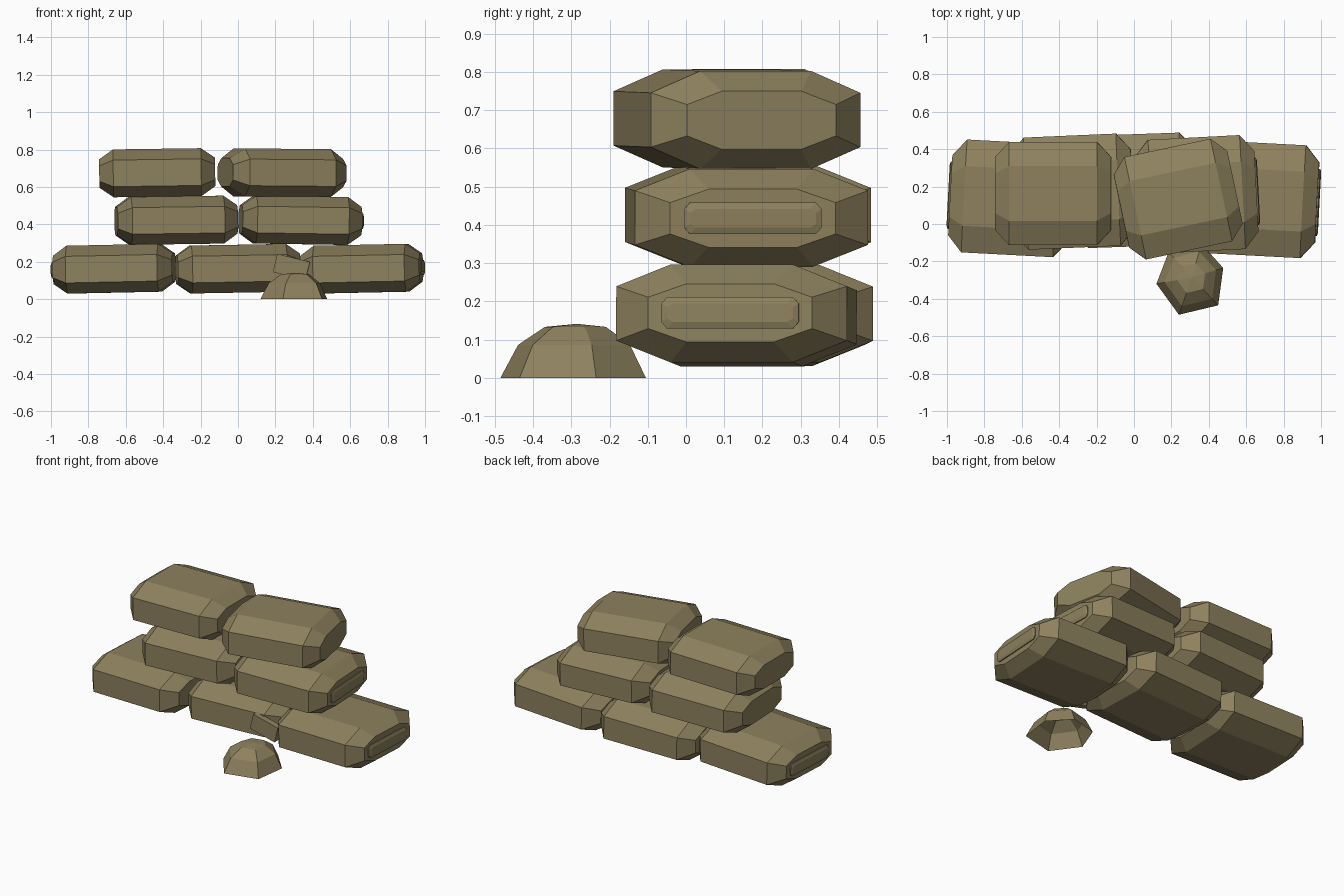
import bpy, bmesh, math
from mathutils import Matrix, Vector

if "Cube" in bpy.data.objects:
    bpy.data.objects.remove(bpy.data.objects["Cube"])

mat = bpy.data.materials.new("khaki_sandbag")
mat.diffuse_color = (0.27, 0.22, 0.112, 1)
mat.use_nodes = True
mat.node_tree.nodes["Principled BSDF"].inputs["Base Color"].default_value = mat.diffuse_color


def finish(name, bm):
    bmesh.ops.recalc_face_normals(bm, faces=bm.faces)
    me = bpy.data.meshes.new(name)
    bm.to_mesh(me)
    bm.free()
    me.materials.append(mat)
    ob = bpy.data.objects.new(name, me)
    bpy.context.collection.objects.link(ob)
    return ob


def loft(bm, rings, cap_start=True, cap_end=True):
    loops = [[bm.verts.new(p) for p in r] for r in rings]
    n = len(loops[0])
    for a, b in zip(loops, loops[1:]):
        for i in range(n):
            j = (i + 1) % n
            bm.faces.new((a[i], a[j], b[j], b[i]))
    if cap_start:
        bm.faces.new(loops[0][::-1])
    if cap_end:
        bm.faces.new(loops[-1])


def octagon(x, w, h, flat, side):
    # cross-section in the yz plane: flat = half top edge, side = half side edge
    return [(x, w, -side), (x, w, side), (x, flat, h), (x, -flat, h),
            (x, -w, side), (x, -w, -side), (x, -flat, -h), (x, flat, -h)]


def bag(name, loc, half_len, half_w, turn, tilt=0.0, seams=()):
    bm = bmesh.new()
    body = half_len - 0.075
    w = half_w
    end = (w * 0.71, 0.076, w * 0.38, 0.041)
    mid = (w, 0.128, w * 0.53, 0.071)
    loft(bm, [octagon(-half_len, *end), octagon(-body, *mid),
              octagon(body, *mid), octagon(half_len, *end)])
    # stitched seam bar on the closed end
    for s in seams:
        x = s * half_len
        loft(bm, [octagon(x - s * 0.02, 0.18, 0.041, 0.165, 0.024),
                  octagon(x + s * 0.006, 0.18, 0.041, 0.165, 0.024),
                  octagon(x + s * 0.012, 0.165, 0.024, 0.15, 0.015)])
    ob = finish(name, bm)
    ob.matrix_world = (Matrix.Translation(loc)
                       @ Matrix.Rotation(math.radians(turn), 4, 'Z')
                       @ Matrix.Rotation(math.radians(-tilt), 4, 'Y'))
    return ob


# bottom row
bag("bottom_bag_left", (-0.662, 0.137, 0.163), 0.32, 0.302, -3, 1.2, (-1,))
bag("bottom_bag_middle", (0.0, 0.18, 0.163), 0.328, 0.3, 2, 1.0)
bag("bottom_bag_right", (0.66, 0.132, 0.163), 0.32, 0.302, -3, 1.2, (1,))
# middle row
bag("middle_bag_left", (-0.33, 0.173, 0.422), 0.322, 0.3, 2.5, 0.8)
bag("middle_bag_right", (0.334, 0.158, 0.422), 0.32, 0.305, 3, -0.9, (1,))
# top row
bag("top_bag_left", (-0.432, 0.163, 0.676), 0.31, 0.276, 0, 0.8)
bag("top_bag_right", (0.236, 0.133, 0.676), 0.31, 0.28, 12, -0.5)

# spilled sand: open-bottomed faceted mound
base = [(0.12, -0.32), (0.24, -0.485), (0.45, -0.435),
        (0.477, -0.235), (0.36, -0.105), (0.185, -0.15)]
centre = Vector((0.31, -0.285))
rings = []
for scale, z in ((1.0, 0.0), (0.77, 0.086), (0.42, 0.133)):
    rings.append([(*(centre + (Vector(p) - centre) * scale), z) for p in base])
bm = bmesh.new()
loft(bm, rings, cap_start=False, cap_end=False)
bm.verts.ensure_lookup_table()
tip = bm.verts.new((centre.x, centre.y, 0.141))
top = bm.verts[12:18]
for i in range(6):
    bm.faces.new((top[i], top[(i + 1) % 6], tip))
finish("sand_spill", bm)

# torn cloth flap above the spill
bm = bmesh.new()
bmesh.ops.create_cube(bm, size=1.0, matrix=Matrix.Diagonal((0.18, 0.04, 0.10, 1)))
flap = finish("torn_flap", bm)
flap.matrix_world = (Matrix.Translation((0.285, -0.125, 0.172))
                     @ Matrix.Rotation(math.radians(14), 4, 'Y'))
